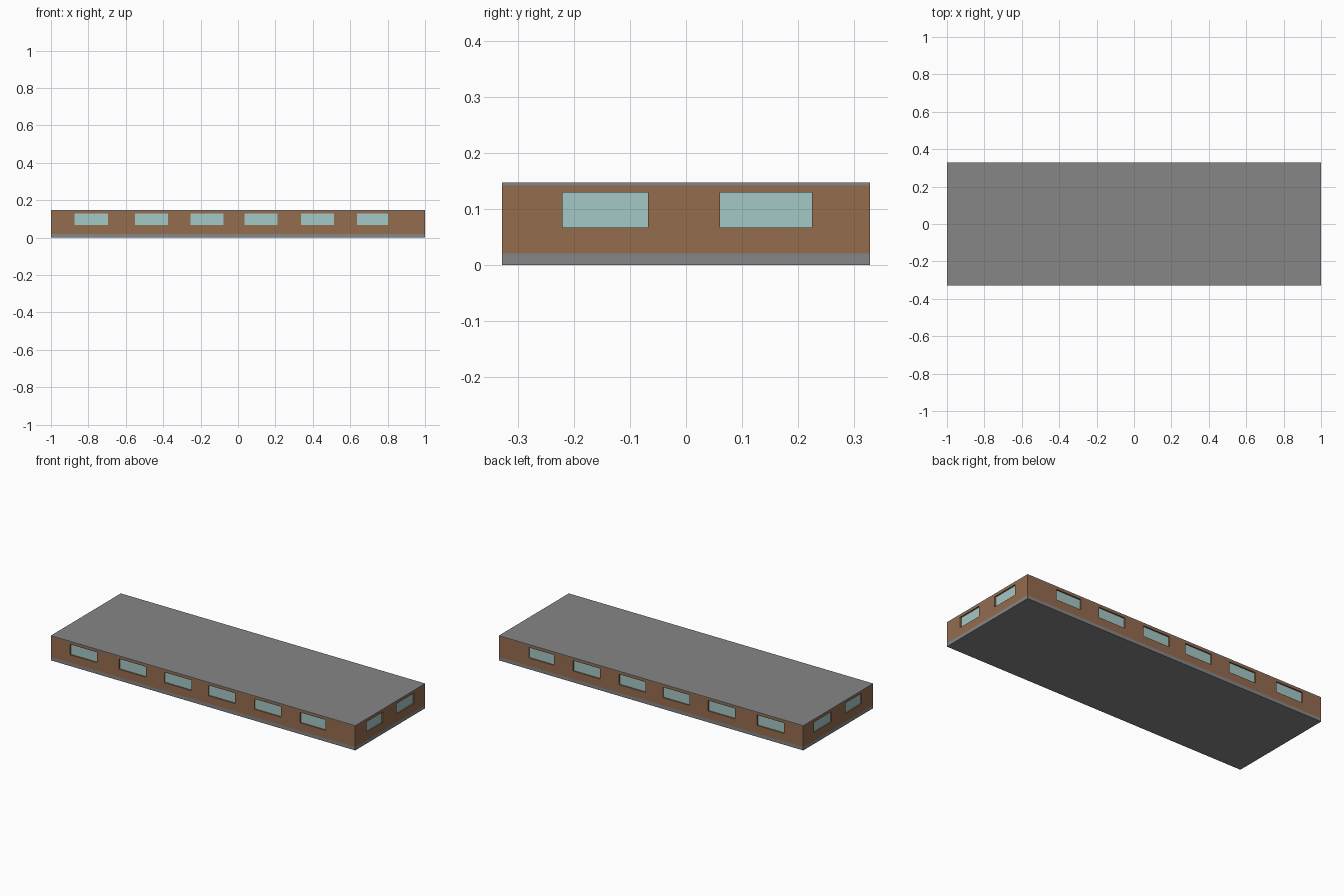
import bpy, bmesh
from mathutils import Vector

if "Cube" in bpy.data.objects:
    bpy.data.objects.remove(bpy.data.objects["Cube"])

HX, HY = 1.0, 0.328                  # half length and half depth
Z_BASE, Z_WALL, Z_TOP = 0.02, 0.142, 0.147
WIN_Z0, WIN_Z1 = 0.067, 0.129
RECESS = 0.008


def material(name, rgb):
    m = bpy.data.materials.new(name)
    m.diffuse_color = (*rgb, 1)
    m.use_nodes = True
    m.node_tree.nodes["Principled BSDF"].inputs["Base Color"].default_value = m.diffuse_color
    return m


brown = material("brown_wall", (0.30, 0.15, 0.078))
grey = material("grey_concrete", (0.24, 0.24, 0.24))
glass = material("pale_glass", (0.37, 0.58, 0.56))


def finish(name, bm, mats):
    me = bpy.data.meshes.new(name)
    bm.to_mesh(me)
    bm.free()
    for m in mats:
        me.materials.append(m)
    ob = bpy.data.objects.new(name, me)
    bpy.context.collection.objects.link(ob)
    return ob


def slab(name, z0, z1):
    bm = bmesh.new()
    bmesh.ops.create_cube(bm, size=1)
    for v in bm.verts:
        v.co = (v.co.x * 2 * HX, v.co.y * 2 * HY, z0 if v.co.z < 0 else z1)
    finish(name, bm, [grey])


def wall(name, along, outward, half, dist, openings):
    """Flat wall with recessed window panes; u runs left to right seen from outside."""
    bm = bmesh.new()
    along, outward = Vector(along), Vector(outward)

    def quad(pts, mat=0):
        vs = [bm.verts.new(along * u + outward * (dist - d) + Vector((0, 0, z)))
              for u, z, d in pts]
        bm.faces.new(vs).material_index = mat

    us = sorted([-half, half] + [u for o in openings for u in o])
    zs = [Z_BASE, WIN_Z0, WIN_Z1, Z_WALL]
    for i, (u0, u1) in enumerate(zip(us, us[1:])):
        for j, (z0, z1) in enumerate(zip(zs, zs[1:])):
            ring = [(u0, z0), (u1, z0), (u1, z1), (u0, z1)]
            if i % 2 and j == 1:
                # glass pane and its four reveals
                quad([(u, z, RECESS) for u, z in ring], 1)
                for a, b in zip(ring, ring[1:] + ring[:1]):
                    quad([(*a, 0), (*b, 0), (*b, RECESS), (*a, RECESS)])
            else:
                quad([(u, z, 0) for u, z in ring])
    bmesh.ops.remove_doubles(bm, verts=bm.verts, dist=1e-5)
    finish(name, bm, [brown, glass])


def flipped(openings):
    return [(-b, -a) for a, b in openings]


long_windows = [(-0.873, -0.696), (-0.552, -0.375), (-0.254, -0.077),
                (0.035, 0.21), (0.337, 0.513), (0.637, 0.803)]
end_windows = [(-0.22, -0.068), (0.061, 0.225)]

# floor and roof slabs
slab("base_slab", 0, Z_BASE)
slab("roof_slab", Z_WALL, Z_TOP)

# four walls
wall("front_wall", (1, 0, 0), (0, -1, 0), HX, HY, long_windows)
wall("back_wall", (-1, 0, 0), (0, 1, 0), HX, HY, flipped(long_windows))
wall("right_wall", (0, 1, 0), (1, 0, 0), HY, HX, end_windows)
wall("left_wall", (0, -1, 0), (-1, 0, 0), HY, HX, flipped(end_windows))
